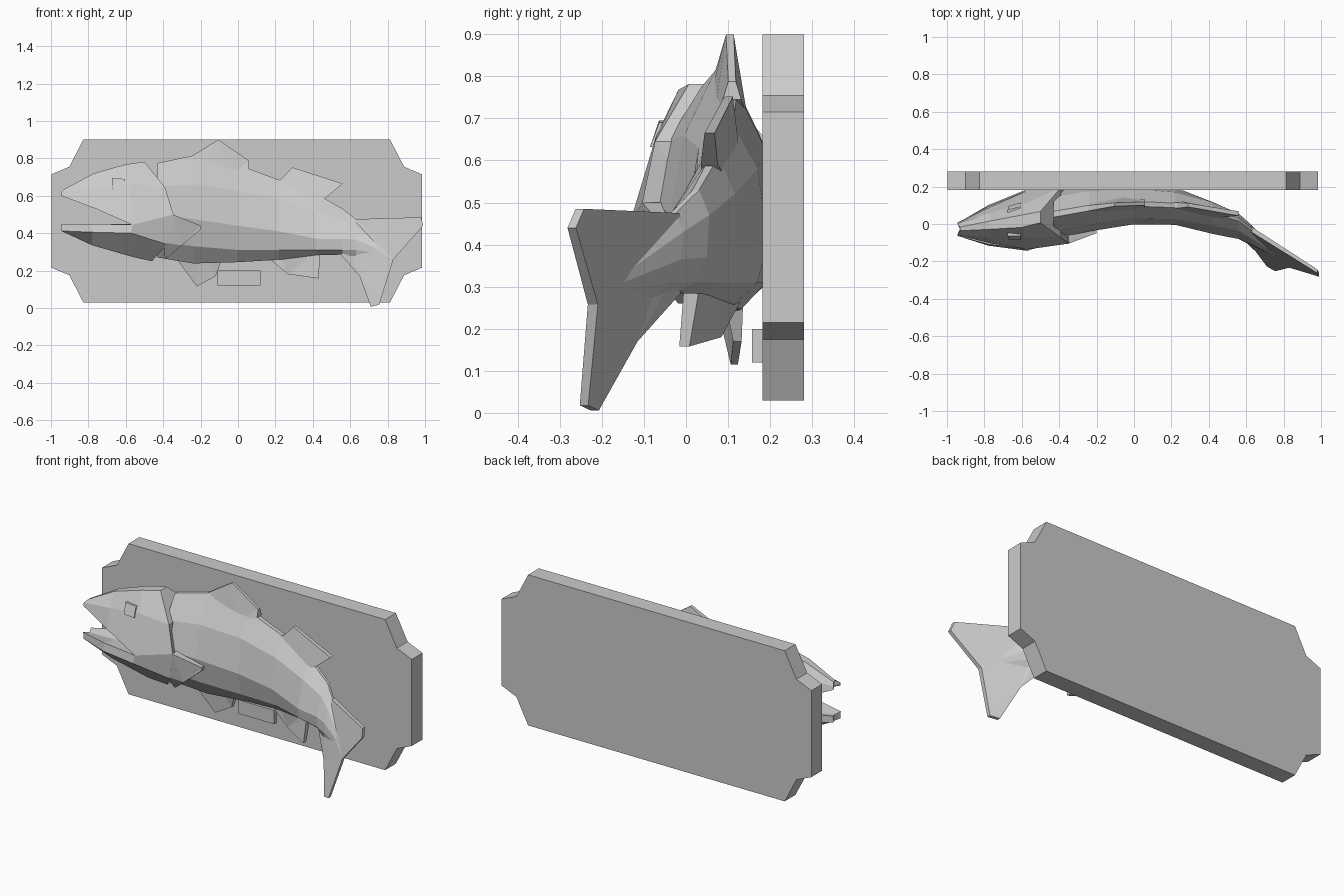
import bpy, bmesh

cube = bpy.data.objects.get("Cube")
if cube:
    bpy.data.objects.remove(cube, do_unlink=True)

GREY = (0.6, 0.6, 0.6, 1)
mat = bpy.data.materials.new("plain grey")
mat.use_nodes = True
mat.diffuse_color = GREY
mat.node_tree.nodes["Principled BSDF"].inputs["Base Color"].default_value = GREY

# Bent spine of the fish: y for each x; the rear also leans with height
SPINE = [(-1, -.035), (-.6, .015), (-.35, .07), (-.1, .105), (.05, .11),
         (.2, .1), (.3, .083), (.43, .045), (.56, .01), (.63, -.03), (1, -.268)]


def spine(x, z):
    for (x0, y0), (x1, y1) in zip(SPINE, SPINE[1:]):
        if x <= x1:
            break
    lean = .289 * max(0, min(1, (x - .2) / .43))
    return y0 + (y1 - y0) * (x - x0) / (x1 - x0) + lean * (z - .475)


def finish(name, bm):
    bmesh.ops.remove_doubles(bm, verts=bm.verts, dist=1e-5)
    bmesh.ops.triangulate(bm, faces=[f for f in bm.faces if len(f.verts) > 4])
    bmesh.ops.recalc_face_normals(bm, faces=bm.faces)
    mesh = bpy.data.meshes.new(name)
    bm.to_mesh(mesh)
    bm.free()
    mesh.materials.append(mat)
    obj = bpy.data.objects.new(name, mesh)
    bpy.context.collection.objects.link(obj)
    return obj


def skin(bm, rings):
    """Join rings of points into a closed solid."""
    rings = [[bm.verts.new(p) for p in ring] for ring in rings]
    n = len(rings[0])
    for r, s in zip(rings, rings[1:]):
        for i in range(n):
            j = (i + 1) % n
            bm.faces.new((r[i], r[j], s[j], s[i]))
    bm.faces.new(rings[0])
    bm.faces.new(rings[-1])


def loft(name, stations):
    """Each station lists (x, z, half width) from top to bottom."""
    bm = bmesh.new()
    skin(bm, [[(x, spine(x, z) - w, z) for x, z, w in st] +
              [(x, spine(x, z) + w, z) for x, z, w in reversed(st)]
              for st in stations])
    return finish(name, bm)


def slab(name, outline, side=1):
    """Plate whose points are (x, z, inner, outer) offsets from the spine."""
    bm = bmesh.new()
    skin(bm, [[(p[0], spine(p[0], p[1]) - side * p[k], p[1]) for p in outline]
              for k in (2, 3)])
    return finish(name, bm)


def fin(name, points):
    return slab(name, [(x, z, -w, w) for x, z, w in points])


def board(name, outline, y0, y1):
    bm = bmesh.new()
    skin(bm, [[(x, y, z) for x, z in outline] for y in (y0, y1)])
    return finish(name, bm)


# Wall plaque with notched corners, and its blank plate
corner = [(.99, .25), (.895, .29), (.82, .435)]
quarter = corner + [(-x, z) for x, z in reversed(corner)]
board("plaque", [(x - .007, z + .465) for x, z in
                 quarter + [(-x, -z) for x, z in quarter]], .182, .28)
board("name_plate", [(-.11, .12), (.12, .12), (.12, .2), (-.11, .2)], .157, .19)

# Body: x, heights of the five side points, half width
BODY = [(-.43, .775, .65, .5, .36, .27, .13),
        (-.24, .815, .66, .475, .33, .238, .125),
        (0, .765, .63, .44, .31, .245, .11),
        (.22, .685, .58, .41, .31, .258, .1),
        (.42, .61, .52, .37, .31, .283, .085),
        (.56, .53, .47, .37, .31, .285, .065),
        (.63, .475, .43, .365, .31, .26, .05),
        (.76, .34, .33, .31, .29, .28, .012)]
loft("body", [[(x, z, w * f) for z, f in zip(zs, (.12, .72, 1, .75, .2))]
              for x, *zs, w in BODY])

# Head and open jaws
loft("upper_head", [
    [(-.93, .635, .01), (-.945, .62, .03), (-.945, .6, .032), (-.93, .605, 0)],
    [(-.77, .72, .022), (-.77, .64, .065), (-.76, .53, .1), (-.75, .54, 0)],
    [(-.6, .768, .033), (-.58, .66, .09), (-.565, .445, .158), (-.56, .46, 0)],
    [(-.5, .782, .03), (-.39, .645, .135), (-.345, .5, .175), (-.4, .45, 0)]])
loft("lower_jaw", [
    [(-.93, .44, 0), (-.945, .45, .035), (-.945, .412, .032), (-.93, .405, .01)],
    [(-.78, .43, 0), (-.78, .45, .1), (-.78, .405, .108), (-.78, .335, .03)],
    [(-.56, .45, 0), (-.565, .445, .158), (-.57, .4, .165), (-.56, .272, .04)],
    [(-.4, .46, 0), (-.345, .5, .175), (-.38, .34, .145), (-.46, .25, .035)]])

# Paired eyes and pectoral fins
for label, side in (("right", 1), ("left", -1)):
    slab(label + "_eye", [(-.675, .695, .03, .07), (-.607, .69, .03, .078),
                          (-.605, .632, .03, .1), (-.67, .635, .03, .09)], side)
    slab(label + "_pectoral_fin", [(-.35, .5, .08, .175), (-.2, .44, .1, .14),
                                   (-.2, .42, .1, .14), (-.3, .335, .09, .145),
                                   (-.39, .26, .05, .08), (-.4, .35, .05, .145)], side)

# Fins along the back and belly
fin("front_dorsal_fin", [(-.25, .81, .015), (-.105, .9, .009), (.058, .788, .009),
                         (.06, .745, .022), (-.05, .7, .04), (-.24, .74, .03)])
fin("rear_dorsal_fin", [(.2, .68, .015), (.23, .688, .015), (.29, .752, .01),
                        (.56, .665, .012), (.47, .59, .02), (.4, .56, .03),
                        (.24, .62, .03)])
fin("anal_fin", [(.17, .26, .025), (.27, .18, .01), (.43, .158, .012),
                 (.44, .29, .018), (.42, .32, .02), (.2, .31, .025)])
slab("belly_fin", [(-.32, .25, -.04, 0), (-.22, .115, -.035, -.018),
                   (-.12, .17, -.03, -.01), (-.09, .25, -.03, .01),
                   (-.2, .3, -.04, 0)])

# Forked tail
fin("tail_fin", [(.55, .285, .02), (.65, .17, .016), (.71, .006, .01),
                 (.755, .018, .01), (.83, .258, .012), (.99, .44, .01),
                 (.98, .485, .01), (.63, .475, .014), (.58, .4, .03)])
